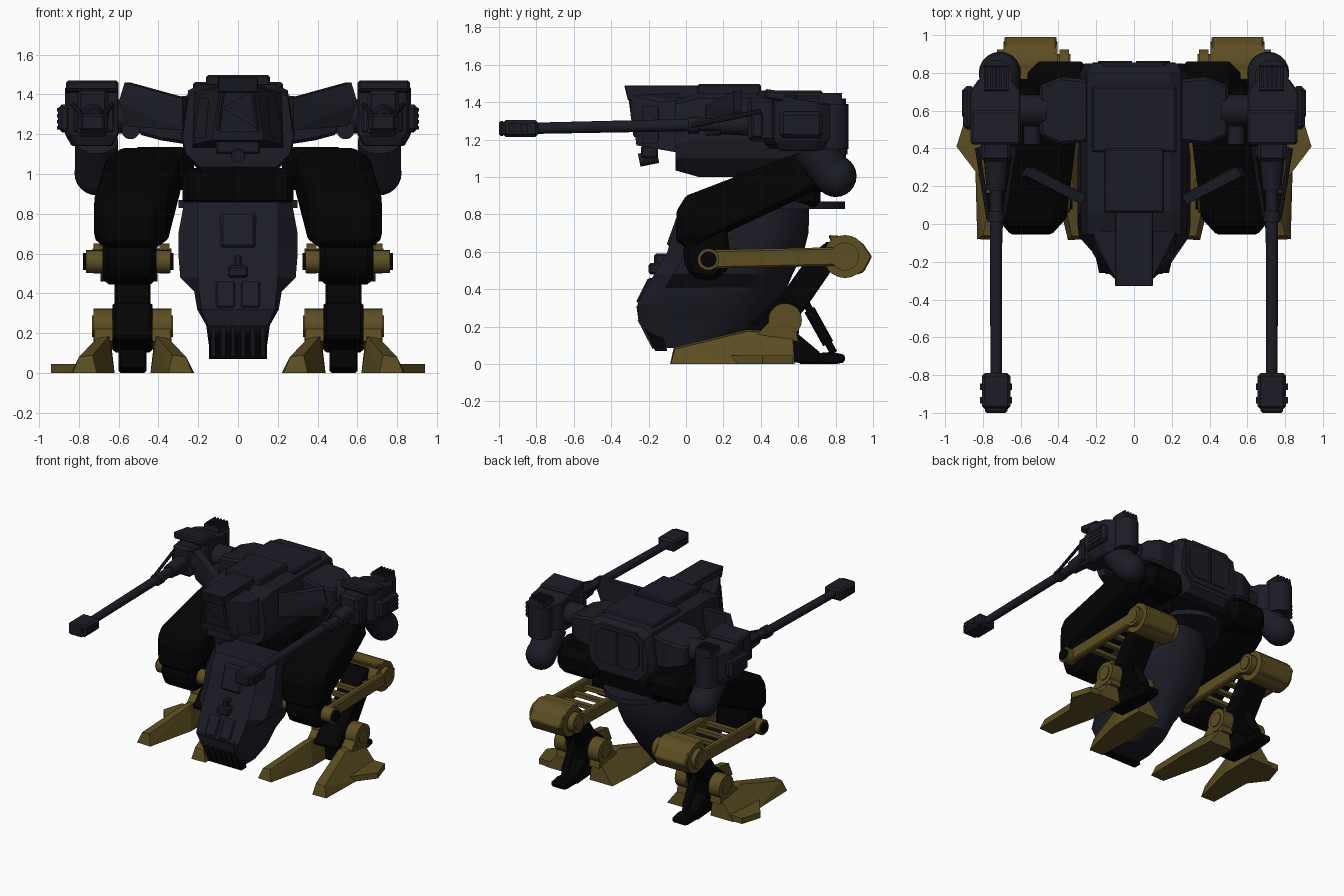
import bpy, bmesh, math
from mathutils import Vector, Matrix


def make_mat(name, rgb):
    m = bpy.data.materials.new(name)
    m.diffuse_color = (*rgb, 1)
    return m


SLATE = make_mat("dark slate", (0.0115, 0.0115, 0.0195))
BLACK = make_mat("black metal", (0.001, 0.001, 0.001))
GOLD = make_mat("dull gold", (0.108, 0.076, 0.0165))


def finish(name, bm, mat, mirror=False, bevel=0, smooth=False):
    bmesh.ops.recalc_face_normals(bm, faces=bm.faces)
    if smooth:
        for f in bm.faces:
            f.smooth = True
        for e in bm.edges:
            e.smooth = e.calc_face_angle(0) < math.radians(25)
    me = bpy.data.meshes.new(name)
    bm.to_mesh(me)
    bm.free()
    me.materials.append(mat)
    ob = bpy.data.objects.new(name, me)
    bpy.context.collection.objects.link(ob)
    if bevel:
        b = ob.modifiers.new("edge", 'BEVEL')
        b.width, b.segments = bevel, 1
        b.limit_method, b.angle_limit = 'ANGLE', math.radians(30)
    if mirror:
        ob.modifiers.new("mirror", 'MIRROR')
    return ob


def hull(name, pts, mat, mirror=False, sym=False, bevel=0):
    """Convex block through the points; sym adds the points at -x."""
    bm = bmesh.new()
    pts = list(pts) + ([(-x, y, z) for x, y, z in pts] if sym else [])
    vs = [bm.verts.new(p) for p in pts]
    r = bmesh.ops.convex_hull(bm, input=vs)
    junk = [v for v in set(r["geom_interior"] + r["geom_unused"]) if isinstance(v, bmesh.types.BMVert)]
    bmesh.ops.delete(bm, geom=junk, context='VERTS')
    bmesh.ops.dissolve_limit(bm, angle_limit=0.02, verts=bm.verts, edges=bm.edges)
    return finish(name, bm, mat, mirror, bevel)


def box(name, x, y, z, mat, mirror=False, bevel=0.01):
    return hull(name, [(a, b, c) for a in x for b in y for c in z], mat, mirror, False, bevel)


def prism(name, x0, x1, prof, mat, mirror=False, bevel=0.01):
    return hull(name, [(x, y, z) for x in (x0, x1) for y, z in prof], mat, mirror, False, bevel)


def frame(p, q):
    p, q = Vector(p), Vector(q)
    d = q - p
    return Matrix.Translation((p + q) / 2) @ d.to_track_quat('Z', 'Y').to_matrix().to_4x4(), d.length


def rod(name, p, q, r, mat, r2=None, mirror=True, n=20):
    m, l = frame(p, q)
    bm = bmesh.new()
    bmesh.ops.create_cone(bm, cap_ends=True, segments=n, radius1=r, radius2=r if r2 is None else r2,
                          depth=l, matrix=m)
    return finish(name, bm, mat, mirror, 0, n > 8)


def bar(name, p, q, w, h, mat, mirror=True, bevel=0.0):
    m, l = frame(p, q)
    bm = bmesh.new()
    bmesh.ops.create_cube(bm, size=1, matrix=m @ Matrix.Diagonal((w, h, l, 1)))
    return finish(name, bm, mat, mirror, bevel)


def ball(name, c, r, mat):
    bm = bmesh.new()
    bmesh.ops.create_uvsphere(bm, u_segments=20, v_segments=12, radius=r, matrix=Matrix.Translation(c))
    return finish(name, bm, mat, True, 0, True)


# --- upper hull and cockpit ---
sec = [(0.19, 1.45), (0.25, 1.42), (0.285, 1.2), (0.27, 1.1), (0.18, 1.0)]
hull("upper_hull", [(x, y, z) for x, z in sec for y in (0.07, 0.8)]
     + [(x * 0.92, 0.85, 1.24 + (z - 1.24) * 0.8) for x, z in sec]
     + [(0.2, -0.055, 1.41), (0.25, -0.055, 1.39), (0.28, -0.055, 1.18), (0.26, -0.055, 1.1),
        (0.19, -0.055, 1.035)], SLATE, sym=True)
hull("cockpit", [(0.09, -0.3, 1.44), (0.13, -0.265, 1.17), (0.19, -0.14, 1.4), (0.215, -0.14, 1.15),
                 (0.22, -0.04, 1.41), (0.23, -0.04, 1.13), (0.09, -0.04, 1.45)], SLATE, sym=True)
prism("cockpit_spine", -0.1, 0.1, [(-0.33, 1.49), (-0.31, 1.41), (0.07, 1.42), (0.07, 1.49)], SLATE, bevel=0.004)
box("roof_plate", (-0.16, 0.16), (0.06, 0.4), (1.44, 1.498), SLATE)
box("roof_rear_plate", (-0.225, 0.225), (0.38, 0.73), (1.42, 1.462), SLATE)
hull("rear_hatch_frame", [(x, y, z) for x, z in ((0.16, 1.08), (0.22, 1.14), (0.22, 1.36), (0.16, 1.42))
                          for y in (0.8, 0.856)], SLATE, sym=True)
for s in (-1, 1):
    hull("rear_hatch_panel", [(s * x, y, z) for x, z in ((0.01, 1.12), (0.01, 1.39), (0.14, 1.39),
         (0.19, 1.34), (0.19, 1.17), (0.14, 1.12)) for y in (0.85, 0.864)], SLATE)


# cockpit window frame bars lying on the sloped front
def nose(x, z):
    return (x, -0.265 - (z - 1.17) * 0.13, z)


for a, b in (((0.075, 1.42), (0.10, 1.22)), ((0.1, 1.22), (-0.1, 1.22)),
             ((0.07, 1.42), (-0.08, 1.34)), ((0.09, 1.24), (-0.08, 1.34))):
    bar("window_bar", nose(*a), nose(*b), 0.014, 0.014, SLATE, mirror=b == (0.1, 1.22))
box("chin_sensor", (-0.11, 0.11), (-0.24, -0.15), (1.1, 1.17), SLATE)
rod("chin_lens", (0, -0.25, 1.09), (0, -0.15, 1.11), 0.035, SLATE, mirror=False)
hull("cheek_panel", [(0.145, -0.235, 1.38), (0.195, -0.15, 1.38), (0.222, -0.15, 1.18), (0.165, -0.235, 1.18),
                     (0.15, -0.13, 1.3)], SLATE, True)

# --- waist and pelvis ---
box("waist", (-0.28, 0.28), (0.25, 0.72), (0.84, 1.03), BLACK, bevel=0.03)
# height, half width, front half width, front y, back y
layers = [(0.085, 0.13, 0.13, -0.1, 0.15), (0.13, 0.145, 0.14, -0.175, 0.32), (0.24, 0.16, 0.15, -0.25, 0.42),
          (0.32, 0.205, 0.185, -0.26, 0.48), (0.41, 0.22, 0.195, -0.21, 0.54), (0.48, 0.29, 0.2, -0.17, 0.57),
          (0.6, 0.3, 0.2, -0.1, 0.63), (0.7, 0.3, 0.2, -0.07, 0.655), (0.86, 0.27, 0.2, 0.0, 0.66)]
bm = bmesh.new()
rings = []
for z, hw, fw, yf, yb in layers:
    ym = max(yb - 0.3, yf + 0.1)
    arc = [(hw * math.cos(t * math.pi / 12), ym + (yb - ym) * math.sin(t * math.pi / 12)) for t in range(13)]
    pts = [(-fw, yf), (fw, yf), (hw, yf + 0.1)] + arc + [(-hw, yf + 0.1)]
    rings.append([bm.verts.new((x, y, z)) for x, y in pts])
for a, b in zip(rings, rings[1:]):
    for i in range(len(a)):
        j = (i + 1) % len(a)
        bm.faces.new((a[i], a[j], b[j], b[i]))
bm.faces.new(rings[0])
bm.faces.new(rings[-1])
finish("pelvis", bm, SLATE, smooth=True)
hull("pelvis_rim", [(0.3 * math.cos(t * math.pi / 12), 0.45 + 0.4 * math.sin(t * math.pi / 12), z)
                    for t in range(13) for z in (0.83, 0.87)], SLATE)
hull("front_hatch", [(x, y + o, z) for x in (-0.09, 0.09) for o in (-0.012, 0.03)
                     for y, z in ((-0.095, 0.63), (-0.03, 0.81))], SLATE, bevel=0.015)
box("front_lamp", (-0.05, 0.05), (-0.2, -0.12), (0.48, 0.54), SLATE)
box("front_lamp_top", (-0.02, 0.02), (-0.17, -0.1), (0.53, 0.59), SLATE)
hull("front_step", [(x, y + o, z) for x in (0.015, 0.11) for o in (-0.018, 0.03)
                    for y, z in ((-0.25, 0.33), (-0.185, 0.46))], SLATE, True, bevel=0.008)
hull("vent_back", [(x, y, z) for x in (-0.145, 0.145) for y, z in
                   ((-0.245, 0.245), (-0.165, 0.07), (-0.1, 0.07), (-0.15, 0.245))], BLACK)
for i in range(6):
    x = -0.125 + i * 0.05
    bar("vent_rib", (x, -0.17, 0.085), (x, -0.25, 0.24), 0.022, 0.02, SLATE, False)
hull("vent_lip", [(x, y, z) for x in (-0.15, 0.15) for y, z in
                  ((-0.255, 0.24), (-0.265, 0.31), (-0.1, 0.31), (-0.1, 0.24))], SLATE)

# --- shoulders ---
hull("shoulder_block", [(x, y, z) for x, y0, y1, z0, z1 in ((0.2, 0.44, 0.76, 1.14, 1.4),
     (0.39, 0.42, 0.78, 1.17, 1.38), (0.5, 0.47, 0.73, 1.2, 1.35)) for y in (y0, y1) for z in (z0, z1)],
     SLATE, True, bevel=0.015)
rod("shoulder_axle", (0.46, 0.6, 1.29), (0.66, 0.6, 1.29), 0.085, SLATE)
hull("shoulder_fin", [(x + dx, y - dx * 1.5, z) for dx in (0, 0.03) for x, y, z in
                      ((0.25, 0.15, 1.38), (0.25, 0.15, 1.22), (0.54, 0.3, 1.46), (0.57, 0.3, 1.36),
                       (0.52, 0.3, 1.24))], SLATE, True)
rod("shoulder_knob", (0.54, 0.42, 1.22), (0.54, 0.52, 1.22), 0.045, SLATE)

# --- weapon arms ---
GX = 0.73
plan = [(0.6, 0.47), (0.84, 0.47), (0.87, 0.53), (0.87, 0.7), (0.82, 0.77), (0.65, 0.77), (0.6, 0.7)]
hull("arm_body", [(x, y, z) for x, y in plan for z in (1.2, 1.45 - 0.2 * (y - 0.47))]
     + [(GX + (x - GX) * 0.75, 0.62 + (y - 0.62) * 0.8, 1.14) for x, y in plan], SLATE, True, bevel=0.008)
hull("arm_top_plate", [(x, y, z - 0.15 * (y - 0.4)) for x in (0.6, 0.865) for y in (0.42, 0.6)
                       for z in (1.42, 1.475)], SLATE, True, bevel=0.012)
box("arm_front_block", (0.65, 0.81), (0.33, 0.48), (1.19, 1.42), SLATE, True, 0.02)
box("arm_collar", (0.62, 0.83), (0.35, 0.41), (1.21, 1.35), SLATE, True)
box("arm_side_pod", (0.84, 0.905), (0.5, 0.73), (1.21, 1.35), SLATE, True, 0.02)
for i in range(4):
    box("pod_louver", (0.9, 0.91), (0.57, 0.71), (1.225 + i * 0.03, 1.242 + i * 0.03), SLATE, True, 0)
rod("arm_rear_cap", (GX, 0.78, 1.15), (GX, 0.78, 1.39), 0.09, SLATE)
hull("arm_top_vent", [(x, y, z) for x in (0.665, 0.795) for y, z in
                      ((0.7, 1.36), (0.71, 1.44), (0.83, 1.44), (0.84, 1.36))], SLATE, True)
for i in range(5):
    box("vent_slat", (0.672 + i * 0.026, 0.685 + i * 0.026), (0.72, 0.835), (1.42, 1.45), SLATE, True, 0)
rod("arm_capsule", (0.71, 0.66, 1.17), (0.71, 0.79, 1.01), 0.108, SLATE)
ball("arm_capsule_end", (0.71, 0.8, 1.005), 0.112, SLATE)
rod("gun_barrel", (GX, 0.35, 1.285), (GX, -0.85, 1.26), 0.034, SLATE, 0.03)
rod("gun_sleeve", (GX, 0.34, 1.285), (GX, 0.18, 1.28), 0.065, SLATE, 0.05)
rod("gun_ring", (GX, 0.07, 1.278), (GX, 0.01, 1.277), 0.045, SLATE)
box("muzzle_brake", (0.655, 0.805), (-0.98, -0.79), (1.215, 1.305), SLATE, True, 0.015)
box("muzzle_tip", (0.67, 0.79), (-1.0, -0.97), (1.22, 1.3), SLATE, True, 0.01)
for y in (-0.95, -0.88):
    box("muzzle_slot", (0.645, 0.815), (y, y + 0.035), (1.24, 1.28), SLATE, True, 0)
for x in (0.63, 0.83):
    rod("gun_strut", (GX + (x - GX) * 0.4, 0.03, 1.275), (x, 0.4, 1.35), 0.012, SLATE, n=8)

# --- thighs ---
prof = [(-0.055, 0.66), (-0.05, 0.82), (0.0, 0.9), (0.15, 0.94), (0.6, 1.13), (0.72, 1.12), (0.78, 0.98),
        (0.64, 0.9), (0.15, 0.67), (0.02, 0.61)]
tp = []
for y, z in prof:
    for w, k in ((0.11, 1), (0.185, 0.78)):
        yy, zz = 0.34 + (y - 0.34) * k, 0.88 + (z - 0.88) * k
        cx = 0.545 - 0.12 * max(0, yy)
        tp += [(cx - w, yy, zz), (cx + w, yy, zz)]
hull("thigh", tp, BLACK, True, bevel=0.01)
box("hip_block", (0.22, 0.565), (0.58, 0.86), (0.92, 1.135), BLACK, True, 0.06)
prism("knee_block", 0.41, 0.68, [(0.0, 0.7), (-0.02, 0.56), (0.03, 0.46), (0.15, 0.44), (0.24, 0.52),
                                 (0.22, 0.74)], BLACK, True, 0.03)

# --- gold linkage from knee to heel joint ---
rod("knee_hub", (0.34, 0.12, 0.56), (0.765, 0.12, 0.56), 0.058, GOLD)
rod("knee_bolt", (0.325, 0.12, 0.56), (0.78, 0.12, 0.56), 0.043, BLACK)
for x in (0.37, 0.70):
    bar("link_rail", (x, 0.1, 0.56), (x, 0.82, 0.575), 0.05, 0.1, GOLD, bevel=0.01)
for i in range(4):
    y = 0.3 + i * 0.13
    bar("link_rung", (0.37, y, 0.565), (0.70, y, 0.565), 0.04, 0.03, GOLD)
rod("heel_drum", (0.405, 0.85, 0.575), (0.69, 0.85, 0.575), 0.115, GOLD)
for x in (0.345, 0.675):
    rod("heel_disc", (x, 0.85, 0.575), (x + 0.05, 0.85, 0.575), 0.075, GOLD)
rod("heel_cap", (0.335, 0.85, 0.575), (0.73, 0.85, 0.575), 0.05, GOLD)
prism("heel_guard", 0.41, 0.685, [(0.76, 0.69), (0.9, 0.68), (0.95, 0.64), (0.995, 0.575), (0.95, 0.49), (0.85, 0.46)],
      GOLD, True, 0.008)

# --- shins and ankles ---
prism("shin", 0.44, 0.62, [(0.46, 0.3), (0.54, 0.18), (0.64, 0.3), (0.82, 0.56), (0.76, 0.66), (0.66, 0.58)], BLACK, True)
hull("ankle_yoke", [(x, y, z) for x in (0.43, 0.63) for y, z in
                    ((0.31, 0.18), (0.4, 0.27), (0.5, 0.36), (0.62, 0.32), (0.6, 0.14), (0.45, 0.1))], BLACK, True, bevel=0.015)
for x in (0.335, 0.63):
    rod("ankle_disc", (x, 0.53, 0.235), (x + 0.095, 0.53, 0.235), 0.09, GOLD)
    rod("ankle_pin", (x - 0.008, 0.53, 0.235), (x + 0.103, 0.53, 0.235), 0.055, GOLD)
rod("heel_piston", (0.53, 0.6, 0.4), (0.53, 0.79, 0.06), 0.02, BLACK)
rod("heel_piston_sleeve", (0.53, 0.66, 0.29), (0.53, 0.76, 0.11), 0.03, BLACK)

# --- feet: two splayed gold toes and a black heel spur ---
prism("foot_core", 0.46, 0.60, [(0.42, 0.16), (0.6, 0.16), (0.72, 0.06), (0.7, 0.0), (0.42, 0.02)], BLACK, True)
prism("heel_spur", 0.47, 0.59, [(0.6, 0.05), (0.78, 0.065), (0.85, 0.05), (0.85, 0.01), (0.8, 0.0), (0.6, 0.0)], BLACK, True)
for side, name in ((1, "outer"), (-1, "inner")):
    def at(pts):
        return [(0.53 + side * x, y, z) for x, y, z in pts]
    hull(name + "_toe", at([(0.18, -0.085, 0), (0.3, -0.08, 0), (0.2, -0.065, 0.09), (0.27, -0.06, 0.08),
                            (0.31, 0.3, 0), (0.29, 0.58, 0), (0.09, 0.58, 0), (0.09, 0.3, 0), (0.12, 0.33, 0.185),
                            (0.18, 0.33, 0.175), (0.11, 0.57, 0.17), (0.17, 0.57, 0.16)]), GOLD, True)
    if side > 0:
        hull("toe_fin", at([(x, y, z) for z in (0, 0.045) for x, y in
                            ((0.25, 0.2), (0.41, 0.41), (0.36, 0.57), (0.22, 0.57))]), GOLD, True)
    hull(name + "_toe_bracket", at([(x, y, z) for x in (0.1, 0.19) for y, z in
                                    ((0.38, 0.16), (0.48, 0.26), (0.58, 0.24), (0.6, 0.12))]), GOLD, True)
